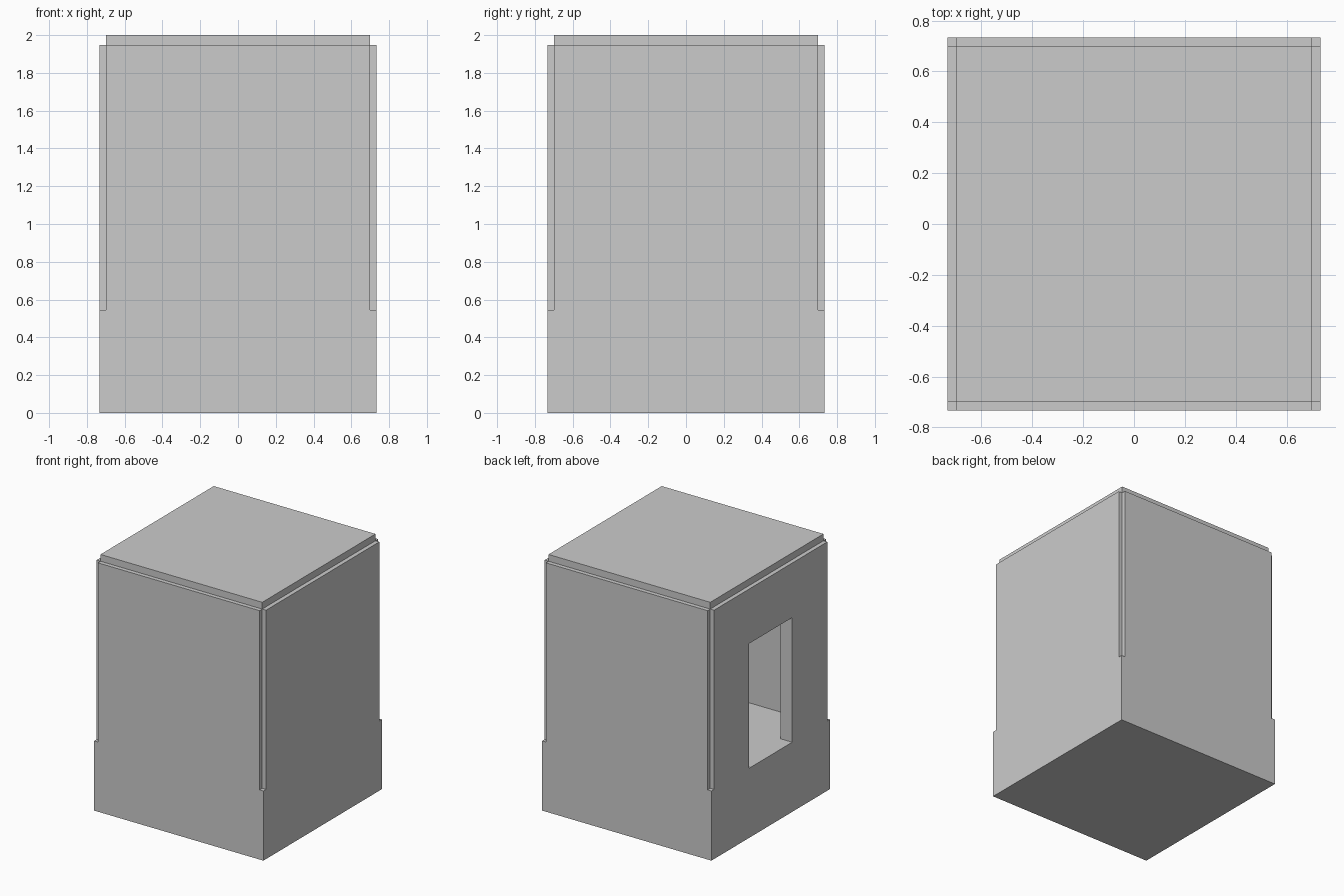
import bpy, bmesh, math
from mathutils import Matrix

if "Cube" in bpy.data.objects:
    bpy.data.objects.remove(bpy.data.objects["Cube"])

OUT, HALF, THICK = 0.733, 0.70, 0.10      # outer face, half panel width, wall thickness
BASE_TOP, WALL_TOP, HEIGHT = 0.545, 1.947, 2.0
DOOR_HALF, DOOR_TOP = 0.266, 1.52


def finish(name, bm):
    bmesh.ops.recalc_face_normals(bm, faces=bm.faces)
    mesh = bpy.data.meshes.new(name)
    bm.to_mesh(mesh)
    bm.free()
    obj = bpy.data.objects.new(name, mesh)
    bpy.context.collection.objects.link(obj)
    return obj


def slab(name, half, z0, z1):
    bm = bmesh.new()
    bmesh.ops.create_cube(bm, size=1)
    bmesh.ops.scale(bm, vec=(2 * half, 2 * half, z1 - z0), verts=bm.verts)
    bmesh.ops.translate(bm, vec=(0, 0, (z0 + z1) / 2), verts=bm.verts)
    return finish(name, bm)


def wall(name, profile, angle):
    # Extrude an (x, z) outline inward from the front, then turn it to its side
    bm = bmesh.new()
    face = bm.faces.new([bm.verts.new((x, -OUT, z)) for x, z in profile])
    ext = bmesh.ops.extrude_face_region(bm, geom=[face], use_keep_orig=True)
    moved = [v for v in ext["geom"] if isinstance(v, bmesh.types.BMVert)]
    bmesh.ops.translate(bm, vec=(0, THICK, 0), verts=moved)
    bmesh.ops.rotate(bm, matrix=Matrix.Rotation(math.radians(angle), 3, 'Z'), verts=bm.verts)
    return finish(name, bm)


# Solid base and roof slab
slab("base", OUT, 0, BASE_TOP)
slab("roof", HALF, WALL_TOP - 0.05, HEIGHT)

# Three plain walls
plain = [(-HALF, BASE_TOP), (HALF, BASE_TOP), (HALF, WALL_TOP), (-HALF, WALL_TOP)]
for name, angle in (("front_wall", 0), ("right_wall", 90), ("back_wall", 180)):
    wall(name, plain, angle)

# Left wall with the doorway
doorway = [(-HALF, BASE_TOP), (-DOOR_HALF, BASE_TOP), (-DOOR_HALF, DOOR_TOP),
           (DOOR_HALF, DOOR_TOP), (DOOR_HALF, BASE_TOP), (HALF, BASE_TOP),
           (HALF, WALL_TOP), (-HALF, WALL_TOP)]
wall("door_wall", doorway, 270)
